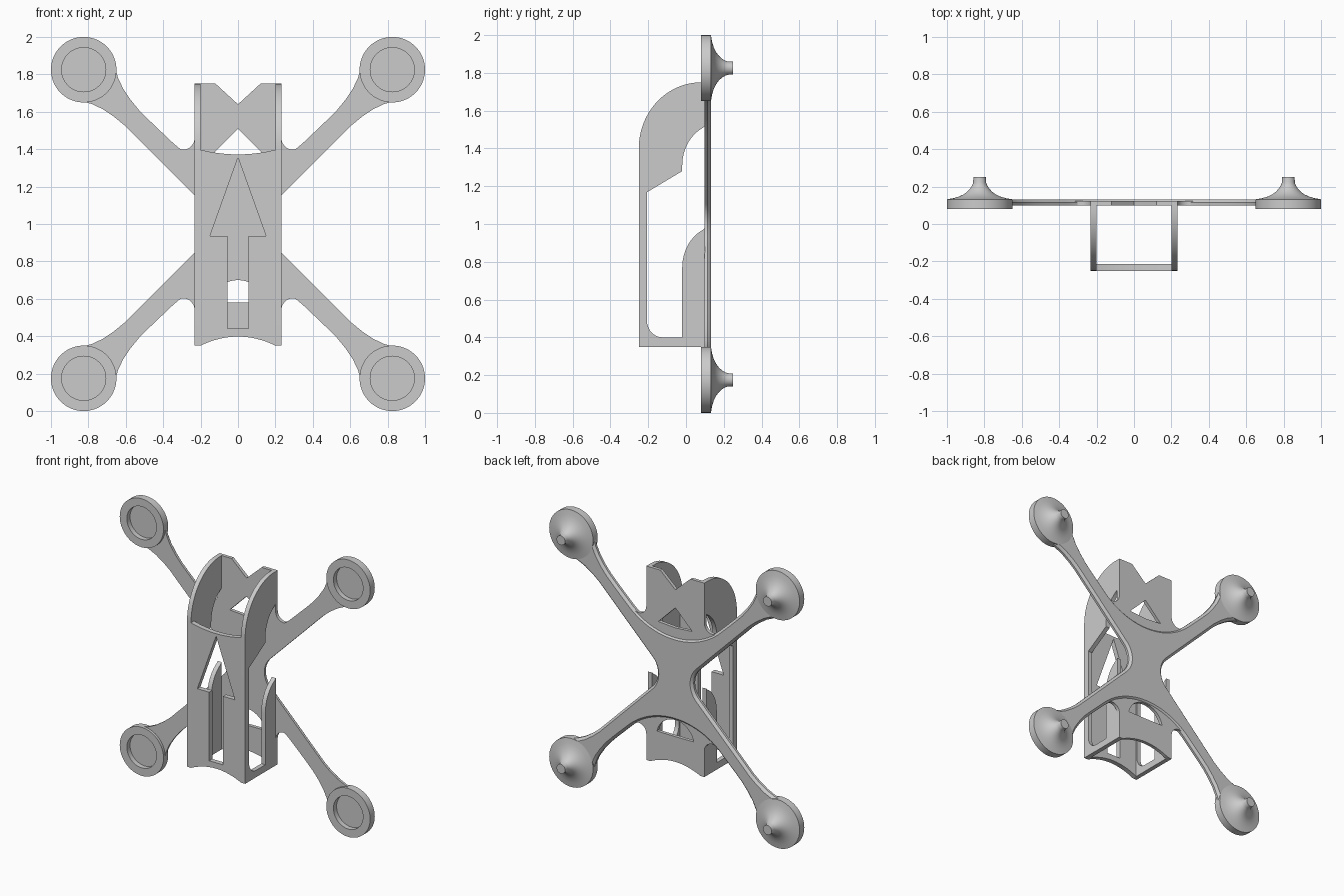
import bpy, bmesh
from math import sin, cos, pi, radians, sqrt
from mathutils import Vector, Matrix

if "Cube" in bpy.data.objects:
    bpy.data.objects.remove(bpy.data.objects["Cube"])

BACK, SEAM = 0.132, 0.098      # rear and front faces of the arm plate


def arc(cx, cz, r, a0, a1, n=12, rz=None):
    rz = r if rz is None else rz
    return [(cx + r * cos(radians(a0 + (a1 - a0) * i / n)),
             cz + rz * sin(radians(a0 + (a1 - a0) * i / n))) for i in range(n + 1)]


def mirrored(half):
    """Close a right-hand half outline by reflecting it over x = 0."""
    return half + [(-x, z) for x, z in reversed(half) if abs(x) > 1e-5]


def finish(name, mesh, angle=35):
    ob = bpy.data.objects.new(name, mesh)
    bpy.context.collection.objects.link(ob)
    bpy.ops.object.select_all(action='DESELECT')
    ob.select_set(True)
    bpy.context.view_layer.objects.active = ob
    bpy.ops.object.shade_smooth_by_angle(angle=radians(angle))
    return ob


def plate(name, loops, lo, hi, axis='Y'):
    """Fill outlines (later loops become holes) and extrude from lo to hi."""
    cu = bpy.data.curves.new(name, 'CURVE')
    cu.dimensions, cu.fill_mode = '2D', 'BOTH'
    cu.extrude = (hi - lo) / 2
    for pts in loops:
        sp = cu.splines.new('POLY')
        sp.points.add(len(pts) - 1)
        for p, (a, b) in zip(sp.points, pts):
            p.co = (a, b, 0, 1)
        sp.use_cyclic_u = True
    tmp = bpy.data.objects.new(name + "_outline", cu)
    bpy.context.collection.objects.link(tmp)
    dg = bpy.context.evaluated_depsgraph_get()
    mesh = bpy.data.meshes.new_from_object(tmp.evaluated_get(dg))
    bpy.data.objects.remove(tmp)
    mid = (lo + hi) / 2
    if axis == 'Y':    # outline is (x, z)
        m = Matrix(((1, 0, 0, 0), (0, 0, -1, mid), (0, 1, 0, 0), (0, 0, 0, 1)))
    else:              # outline is (y, z)
        m = Matrix(((0, 0, 1, mid), (1, 0, 0, 0), (0, 1, 0, 0), (0, 0, 0, 1)))
    bm = bmesh.new()
    bm.from_mesh(mesh)
    bm.transform(m)
    bmesh.ops.remove_doubles(bm, verts=bm.verts, dist=1e-5)
    bmesh.ops.recalc_face_normals(bm, faces=bm.faces)
    bm.to_mesh(mesh)
    bm.free()
    return finish(name, mesh)


# Side walls: open C shape with a rounded top
side = [(-0.25, 0.35), (0.1, 0.35), (0.1, 0.98)]
side += arc(0.17, 0.77, 0.19, 115, 180, 8, 0.22)
side += [(-0.02, 0.4)] + arc(-0.125, 0.49, 0.082, 270, 180, 8, 0.09)
side += [(-0.207, 1.168), (-0.02, 1.28)]
side += arc(0.17, 1.31, 0.19, 180, 115, 8, 0.22)
side += [(0.1, 1.52), (0.1, 1.75)] + arc(0.08, 1.4, 0.33, 90, 180, 20, 0.35)
plate("left_side_wall", [side], -0.232, -0.2, 'X')
plate("right_side_wall", [side], 0.2, 0.232, 'X')

# Front wall with arrow cut-out and dished ends
bottom_arc = [(0.2 * t / 8, 0.398 - 0.048 * (t / 8) ** 2) for t in range(9)]
top_arc = [(0.2 * t / 8, 1.372 + 0.025 * (t / 8) ** 2) for t in range(8, -1, -1)]
arrow = [(0, 1.355), (0.15, 0.935), (0.055, 0.935), (0.055, 0.44)]
plate("front_wall", [mirrored(bottom_arc + top_arc), mirrored(arrow)], -0.25, -0.215)

# Rear panels, flaring out into the arms at each side
upper = [(0, 1.64), (0.12, 1.75), (0.232, 1.75)]
upper += arc(0.295, 1.46, 0.063, 180, 315, 14) + [(0.2, 1.25), (0, 1.25)]
plate("upper_rear_panel", [mirrored(upper), mirrored([(0, 1.51), (0.135, 1.375), (0, 1.365)])],
      SEAM, 0.122)
lower = bottom_arc + [(0.232, 0.35)]
lower += arc(0.295, 0.54, 0.063, 180, 45, 14) + [(0.2, 0.75), (0, 0.75)]
dome = arc(0, 0.55, 0.15, 90, 12, 12)
plate("lower_rear_panel", [mirrored(lower), mirrored(dome + [(0, 0.58)])], SEAM, 0.122)

# Cross-shaped arm plate: one quadrant, mirrored twice, coved rear edges
edge = [(0.47, 1.55), (0.53, 1.61), (0.575, 1.665), (0.615, 1.725), (0.643, 1.785), (0.652, 1.825)]
quad = arc(0, 1.82, 0.52, 270, 315, 12) + edge
quad += [(z - 1, x + 1) for x, z in reversed(edge)]
quad += arc(0.292, 1.0, 0.15, 135, 180, 8)
right = quad + [(x, 2 - z) for x, z in reversed(quad[:-1])]
outline = right + [(-x, z) for x, z in reversed(right[1:-1])]
bm = bmesh.new()
face = bm.faces.new([bm.verts.new((x, SEAM, z)) for x, z in outline])
ext = bmesh.ops.extrude_face_region(bm, geom=[face], use_keep_orig=True)["geom"]
bmesh.ops.translate(bm, vec=(0, BACK - SEAM, 0),
                    verts=[g for g in ext if isinstance(g, bmesh.types.BMVert)])
bmesh.ops.recalc_face_normals(bm, faces=bm.faces)
rim = [e for e in bm.edges if all(abs(v.co.y - BACK) < 1e-5 for v in e.verts)]
bmesh.ops.bevel(bm, geom=rim, offset=0.017, segments=4, profile=0.3, affect='EDGES',
                clamp_overlap=True)
mesh = bpy.data.meshes.new("cross_arms")
bm.to_mesh(mesh)
bm.free()
finish("cross_arms", mesh)

# Motor mounts: recessed disc flaring into a thin stem, turned about y
profile = [(0, 0.115), (0.118, 0.115), (0.118, 0.079), (0.175, 0.079), (0.175, 0.132),
           (0.14, 0.138), (0.11, 0.147), (0.085, 0.159), (0.065, 0.174), (0.05, 0.191),
           (0.04, 0.207), (0.035, 0.22), (0.034, 0.25), (0, 0.25)]
bm = bmesh.new()
vs = [bm.verts.new((r, y, 0)) for r, y in profile]
es = [bm.edges.new(p) for p in zip(vs, vs[1:])]
bmesh.ops.spin(bm, geom=vs + es, cent=(0, 0, 0), axis=(0, 1, 0), angle=2 * pi, steps=64)
bmesh.ops.remove_doubles(bm, verts=bm.verts, dist=1e-5)
bmesh.ops.recalc_face_normals(bm, faces=bm.faces)
mount = bpy.data.meshes.new("motor_mount")
bm.to_mesh(mount)
bm.free()
for sx, xn in ((-1, "left"), (1, "right")):
    for sz, zn in ((-1, "lower"), (1, "upper")):
        ob = finish(f"{zn}_{xn}_motor_mount", mount.copy())
        ob.location = (0.825 * sx, 0, 1 + 0.825 * sz)
